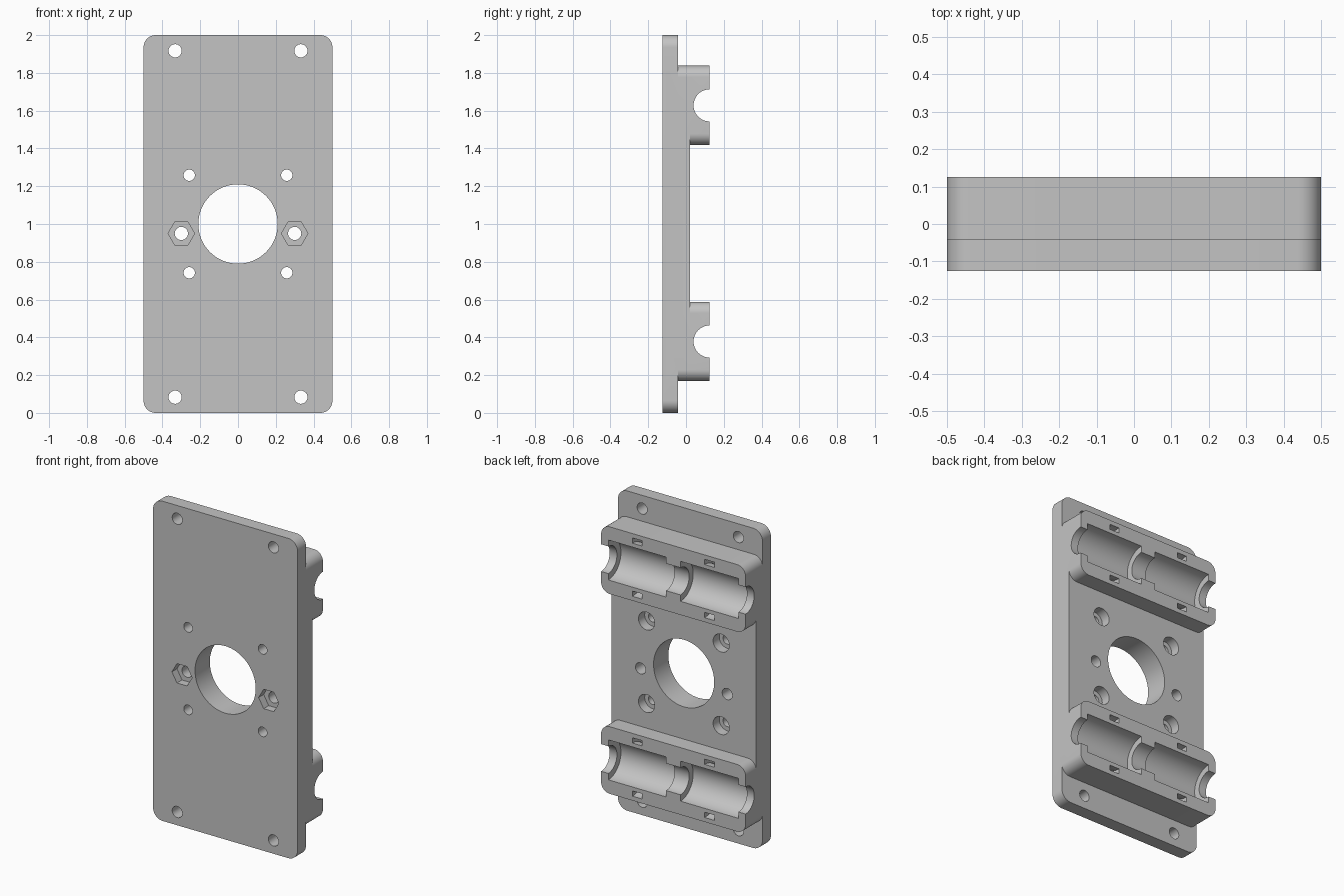
import bpy, bmesh, math
from mathutils import Matrix

if "Cube" in bpy.data.objects:
    bpy.data.objects.remove(bpy.data.objects["Cube"], do_unlink=True)

grey = bpy.data.materials.new("plain_grey")
grey.use_nodes = True
colour = (0.55, 0.55, 0.55, 1)
grey.diffuse_color = colour
grey.node_tree.nodes["Principled BSDF"].inputs["Base Color"].default_value = colour

BACK = 0.125            # rear face of the bearing blocks
FRONT = -BACK
HOLDERS = (0.378, 1.628)  # heights of the two bearing axes


def make_object(name, bm):
    bmesh.ops.recalc_face_normals(bm, faces=bm.faces)
    mesh = bpy.data.meshes.new(name)
    bm.to_mesh(mesh)
    bm.free()
    mesh.materials.append(grey)
    ob = bpy.data.objects.new(name, mesh)
    bpy.context.collection.objects.link(ob)
    return ob


def slab(name, z0, z1, y0, y1, radius=0.0):
    """Full-width block, its four corners rounded when seen from the front."""
    pts = [(-0.5, z0), (0.5, z0), (0.5, z1), (-0.5, z1)]
    if radius:
        cx, lo, hi = 0.5 - radius, z0 + radius, z1 - radius
        centres = [(cx, hi), (-cx, hi), (-cx, lo), (cx, lo)]
        pts = []
        for q, (x, z) in enumerate(centres):
            for i in range(13):
                a = (q + i / 12) * math.pi / 2
                pts.append((x + radius * math.cos(a), z + radius * math.sin(a)))
    bm = bmesh.new()
    face = bm.faces.new([bm.verts.new((x, y0, z)) for x, z in pts])
    out = bmesh.ops.extrude_face_region(bm, geom=[face])
    for v in out["geom"]:
        if isinstance(v, bmesh.types.BMVert):
            v.co.y = y1
    return make_object(name, bm)


def rod(axis, centre, radius, length, sides=48):
    """Cylinder cutter along x or y."""
    bm = bmesh.new()
    turn = Matrix.Rotation(math.pi / 2, 4, "Y" if axis == "x" else "X")
    bmesh.ops.create_cone(bm, cap_ends=True, segments=sides, radius1=radius,
                          radius2=radius, depth=length,
                          matrix=Matrix.Translation(centre) @ turn)
    return make_object("cutter", bm)


def ring(centre, inner, outer, width):
    """Square-section ring cutter around the x axis."""
    bm = bmesh.new()
    loops = []
    for i in range(48):
        a = math.tau * (i + 0.5) / 48
        loops.append([bm.verts.new((centre[0] + dx, centre[1] + r * math.cos(a),
                                    centre[2] + r * math.sin(a)))
                      for dx, r in ((-width / 2, inner), (width / 2, inner),
                                    (width / 2, outer), (-width / 2, outer))])
    for i in range(48):
        a, b = loops[i - 1], loops[i]
        for j in range(4):
            bm.faces.new((a[j - 1], a[j], b[j], b[j - 1]))
    return make_object("cutter", bm)


def combine(body, tool, operation="DIFFERENCE"):
    mod = body.modifiers.new("boolean", "BOOLEAN")
    mod.object, mod.operation, mod.solver = tool, operation, "EXACT"
    bpy.context.view_layer.objects.active = body
    bpy.ops.object.modifier_apply(modifier=mod.name)
    bpy.data.objects.remove(tool, do_unlink=True)


# Base plate, raised middle and two bearing blocks
plate = slab("carriage_plate", 0, 2, FRONT, -0.042, 0.065)
combine(plate, slab("raised_middle", *HOLDERS, -0.1, 0.021), "UNION")
for z in HOLDERS:
    combine(plate, slab("bearing_block", z - 0.21, z + 0.21, -0.1, BACK, 0.06), "UNION")

# Rod channels, bearing pockets and tie grooves
for z in HOLDERS:
    combine(plate, rod("x", (0, BACK, z), 0.085, 1.2))
    for x in (-0.25, 0.25):
        combine(plate, rod("x", (x, BACK, z), 0.125, 0.4))
        combine(plate, ring((x, BACK, z), 0.15, 0.183, 0.067))

# Central opening
combine(plate, rod("y", (0, 0, 1), 0.21, 1, 64))

for side in (-1, 1):
    for up in (-1, 1):
        # Corner holes, then motor holes with counterbores at the back
        combine(plate, rod("y", (side * 0.333, 0, 1 + up * 0.917), 0.035, 1, 32))
        x, z = side * 0.258, 1 + up * 0.258
        combine(plate, rod("y", (x, 0, z), 0.03, 1, 32))
        combine(plate, rod("y", (x, 0.06, z), 0.056, 0.2, 32))
    # Hexagonal nut recesses at the front
    x, z = side * 0.3, 0.95
    combine(plate, rod("y", (x, 0, z), 0.035, 1, 32))
    nut = rod("y", (0, 0, 0), 0.07, 0.2, 6)
    if max(v.co.x for v in nut.data.vertices) < 0.065:
        nut.data.transform(Matrix.Rotation(math.pi / 6, 4, "Y"))
    nut.data.transform(Matrix.Translation((x, FRONT - 0.05, z)))
    combine(plate, nut)

# Smooth round walls, crisp edges
bpy.ops.object.select_all(action="DESELECT")
plate.select_set(True)
bpy.context.view_layer.objects.active = plate
bpy.ops.object.shade_smooth_by_angle(angle=math.radians(30))
